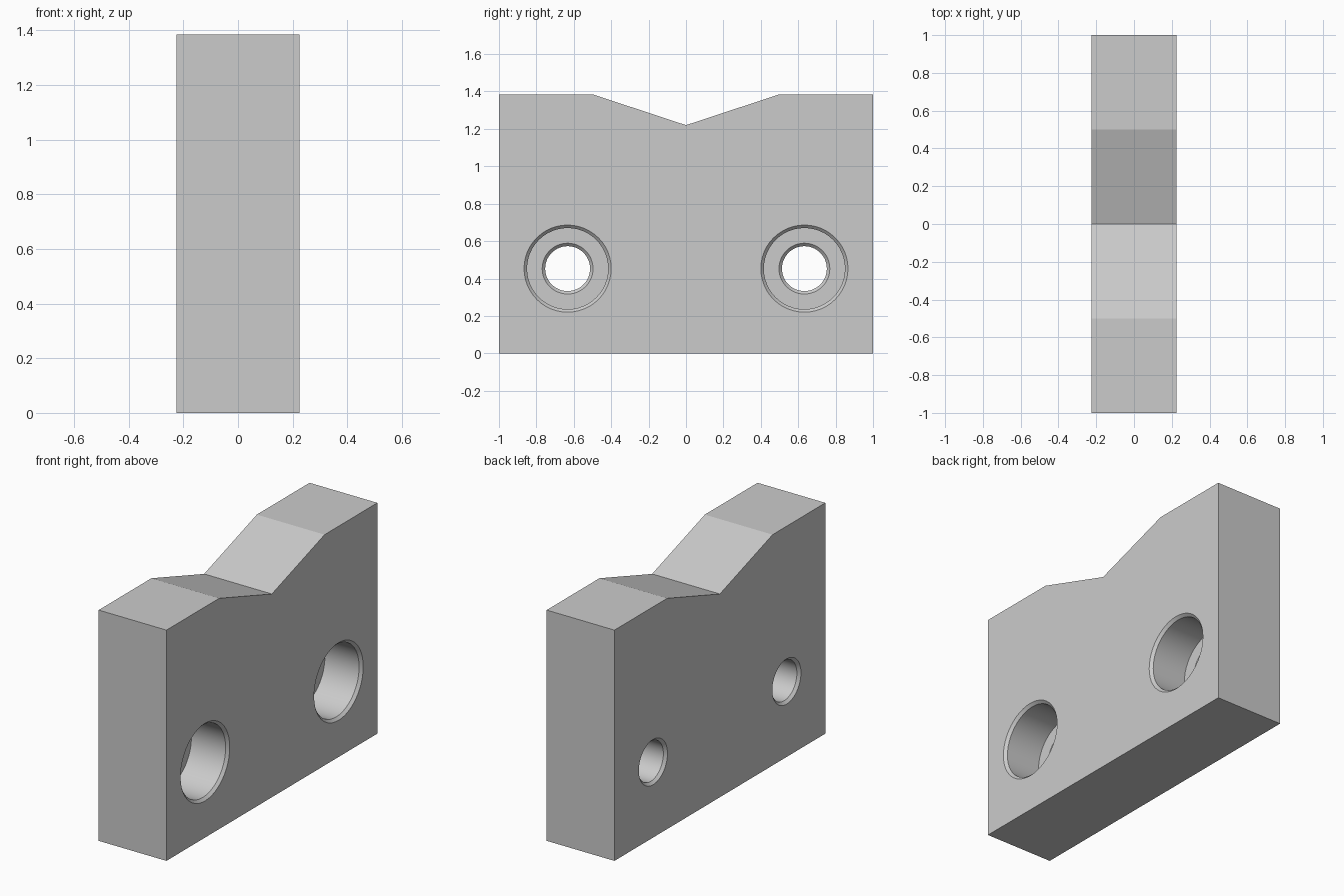
import bpy, bmesh, math

if "Cube" in bpy.data.objects:
    bpy.data.objects.remove(bpy.data.objects["Cube"], do_unlink=True)

HALF_T = 0.225      # half thickness along x
HOLE_Y, HOLE_Z = 0.633, 0.453
SEGMENTS = 48

grey = bpy.data.materials.new("plain grey")
grey.use_nodes = True
grey.diffuse_color = (0.6, 0.6, 0.6, 1)
grey.node_tree.nodes["Principled BSDF"].inputs["Base Color"].default_value = (0.6, 0.6, 0.6, 1)


def make_object(name, bm):
    bmesh.ops.recalc_face_normals(bm, faces=bm.faces)
    mesh = bpy.data.meshes.new(name)
    bm.to_mesh(mesh)
    bm.free()
    mesh.materials.append(grey)
    obj = bpy.data.objects.new(name, mesh)
    bpy.context.collection.objects.link(obj)
    return obj


def lathe_x(name, profile, y, z):
    """Closed solid turned about an x-directed axis; profile holds (x, radius)."""
    bm = bmesh.new()
    rings = []
    for x, r in profile:
        angles = [2 * math.pi * i / SEGMENTS for i in range(SEGMENTS)]
        rings.append([bm.verts.new((x, y + r * math.cos(a), z + r * math.sin(a))) for a in angles])
    for a, b in zip(rings, rings[1:]):
        for i in range(SEGMENTS):
            j = (i + 1) % SEGMENTS
            bm.faces.new((a[i], a[j], b[j], b[i]))
    bm.faces.new(rings[0])
    bm.faces.new(rings[-1])
    return make_object(name, bm)


# Block with a shallow V in its top edge
half_outline = [(1, 0), (1, 1.385), (0.5, 1.385)]
outline = half_outline + [(0, 1.22)] + [(-y, z) for y, z in reversed(half_outline)]
bm = bmesh.new()
side = bm.faces.new([bm.verts.new((-HALF_T, y, z)) for y, z in outline])
extruded = bmesh.ops.extrude_face_region(bm, geom=[side], use_keep_orig=True)
new_verts = [v for v in extruded["geom"] if isinstance(v, bmesh.types.BMVert)]
bmesh.ops.translate(bm, verts=new_verts, vec=(2 * HALF_T, 0, 0))
block = make_object("notched_block", bm)

# Counterbored through holes, chamfered at both mouths and at the step
bore, shank, chamfer, over = 0.217, 0.12, 0.016, 0.02
floor_x = HALF_T - 0.243
hole_profile = [
    (HALF_T + over, bore + chamfer + over),
    (HALF_T - chamfer, bore),
    (floor_x, bore),
    (floor_x, shank + chamfer),
    (floor_x - chamfer, shank),
    (-HALF_T + chamfer, shank),
    (-HALF_T - over, shank + chamfer + over),
]
bpy.context.view_layer.objects.active = block
for sign in (-1, 1):
    cutter = lathe_x("hole_cutter", hole_profile, sign * HOLE_Y, HOLE_Z)
    cutter.hide_render = True
    cut = block.modifiers.new("bolt_hole", "BOOLEAN")
    cut.operation = "DIFFERENCE"
    cut.solver = "EXACT"
    cut.object = cutter
    bpy.ops.object.modifier_apply(modifier=cut.name)
    bpy.data.objects.remove(cutter, do_unlink=True)

# Smooth hole walls, crisp edges elsewhere
block.select_set(True)
bpy.ops.object.shade_smooth_by_angle(angle=math.radians(15))
